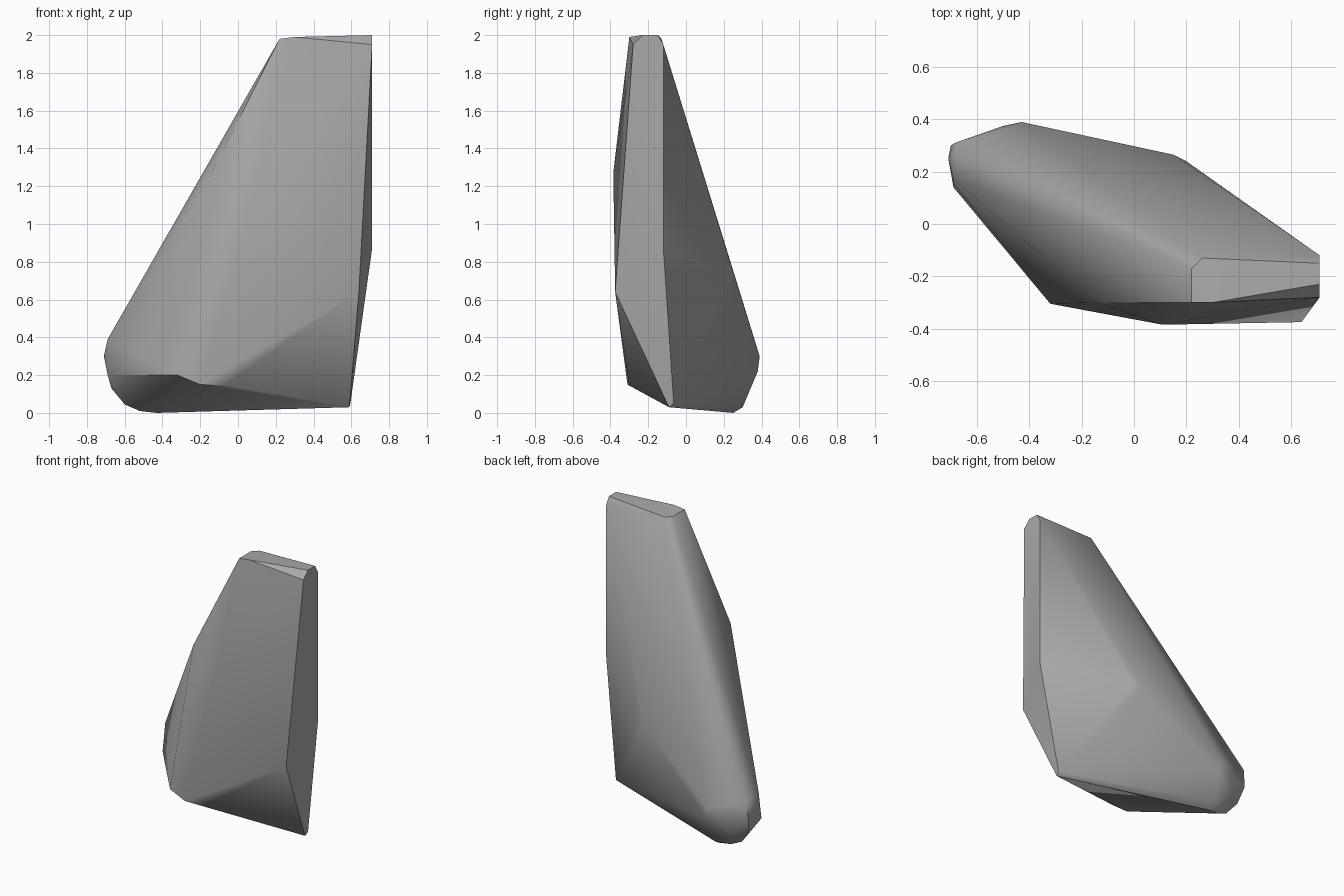
import bpy
import bmesh
import math

cube = bpy.data.objects.get("Cube")
if cube:
    bpy.data.objects.remove(cube, do_unlink=True)

# Stone colour
stone = bpy.data.materials.new("stone_grey")
stone.use_nodes = True
grey = (0.4, 0.4, 0.4, 1)
stone.diffuse_color = grey
stone.node_tree.nodes["Principled BSDF"].inputs["Base Color"].default_value = grey

# Corners of the chiselled boulder, grouped by region
crown = [(0.22, -0.30, 1.98), (0.22, -0.17, 1.98), (0.26, -0.13, 1.98),
         (0.30, -0.30, 1.99), (0.71, -0.23, 2.0), (0.71, -0.15, 2.0),
         (0.71, -0.12, 1.95), (0.71, -0.28, 1.95)]
flank = [(0.71, -0.12, 0.87), (0.64, -0.375, 0.64),
         (0.59, -0.09, 0.03), (0.595, -0.065, 0.05)]
face = [(0.11, -0.385, 1.27), (-0.14, -0.30, 1.27), (-0.32, -0.305, 0.20),
        (-0.20, -0.31, 0.15), (-0.07, -0.30, 0.145)]
back = [(0.15, 0.265, 0.70), (0.20, 0.24, 0.72),
        (-0.43, 0.39, 0.30), (-0.50, 0.375, 0.27), (-0.42, 0.38, 0.22)]
toe = [(-0.685, 0.31, 0.37), (-0.69, 0.17, 0.39), (-0.71, 0.25, 0.30),
       (-0.69, 0.14, 0.20), (-0.70, 0.30, 0.25), (-0.67, 0.26, 0.13),
       (-0.60, 0.23, 0.045), (-0.52, 0.24, 0.01), (-0.43, 0.25, 0.0),
       (-0.44, 0.30, 0.03), (-0.58, 0.33, 0.13)]

# Wrap the corners in a single closed skin
bm = bmesh.new()
for corner in crown + flank + face + back + toe:
    bm.verts.new(corner)
hull = bmesh.ops.convex_hull(bm, input=bm.verts)
spare = {g for g in hull["geom_interior"] + hull["geom_unused"]
         if isinstance(g, bmesh.types.BMVert)}
bmesh.ops.delete(bm, geom=list(spare), context="VERTS")
bmesh.ops.dissolve_limit(bm, angle_limit=math.radians(1.5),
                         verts=bm.verts, edges=bm.edges)
bmesh.ops.recalc_face_normals(bm, faces=bm.faces)
mesh = bpy.data.meshes.new("boulder")
bm.to_mesh(mesh)
bm.free()
mesh.materials.append(stone)

boulder = bpy.data.objects.new("boulder", mesh)
bpy.context.collection.objects.link(boulder)
bpy.ops.object.select_all(action="DESELECT")
boulder.select_set(True)
bpy.context.view_layer.objects.active = boulder
bpy.ops.object.shade_smooth_by_angle(angle=math.radians(38))
